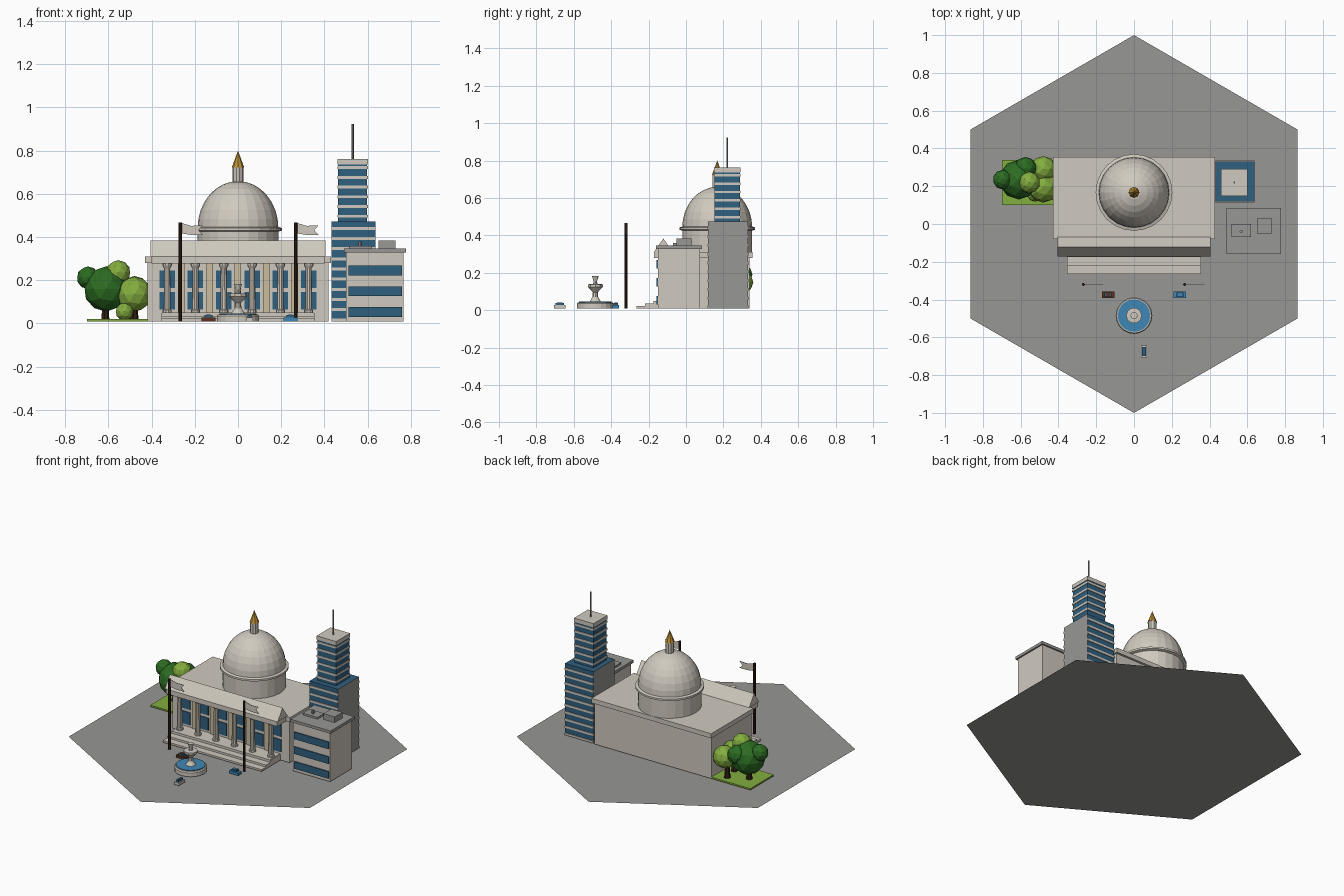
import bpy, bmesh, math
from mathutils import Vector

if "Cube" in bpy.data.objects:
    bpy.data.objects.remove(bpy.data.objects["Cube"])


def material(name, r, g, b):
    m = bpy.data.materials.new(name)
    m.use_nodes = True
    m.diffuse_color = (r, g, b, 1)
    m.node_tree.nodes["Principled BSDF"].inputs["Base Color"].default_value = (r, g, b, 1)
    return m


STONE = material("pale stone", .63, .59, .52)
GREY = material("grey concrete", .31, .31, .30)
GLASS = material("dark blue glass", .03, .115, .21)
WATER = material("bright blue", .05, .24, .46)
LEAF = material("dark green", .025, .15, .016)
LIME = material("light green", .23, .42, .05)
GOLD = material("gold", .50, .28, .035)
WOOD = material("dark brown", .03, .014, .007)
RUST = material("rust red", .11, .03, .015)
SAND = material("sand", .60, .51, .34)


def finish(name, bm, *mats):
    bmesh.ops.recalc_face_normals(bm, faces=bm.faces)
    me = bpy.data.meshes.new(name)
    bm.to_mesh(me)
    bm.free()
    for m in mats:
        me.materials.append(m)
    ob = bpy.data.objects.new(name, me)
    bpy.context.collection.objects.link(ob)
    return ob


def box(name, mat, x, y, z):
    """Box from (low, high) ranges."""
    bm = bmesh.new()
    bmesh.ops.create_cube(bm, size=1)
    for v in bm.verts:
        v.co = [r[0] if c < 0 else r[1] for c, r in zip(v.co, (x, y, z))]
    return finish(name, bm, mat)


def prism(name, mat, points, offset):
    """Extruded polygon; a zero offset leaves a flat sheet."""
    bm = bmesh.new()
    f = bm.faces.new([bm.verts.new(p) for p in points])
    if offset:
        new = bmesh.ops.extrude_face_region(bm, geom=[f])["geom"]
        verts = [g for g in new if isinstance(g, bmesh.types.BMVert)]
        bmesh.ops.translate(bm, vec=offset, verts=verts)
    return finish(name, bm, mat)


def lathe(name, mat, x, y, profile, sides=16):
    """Turned shape from (radius, height) pairs."""
    bm = bmesh.new()
    rings = []
    for r, z in profile:
        angles = [2 * math.pi * i / sides for i in range(sides)]
        rings.append([bm.verts.new((x + r * math.cos(a), y + r * math.sin(a), z)) for a in angles])
    for a, b in zip(rings, rings[1:]):
        for i in range(sides):
            j = (i + 1) % sides
            bm.faces.new((a[i], a[j], b[j], b[i]))
    bm.faces.new(rings[0])
    bm.faces.new(rings[-1])
    bmesh.ops.remove_doubles(bm, verts=bm.verts, dist=1e-5)
    return finish(name, bm, mat)


G = .01  # level the buildings start from

# Hexagonal ground sheet
hexagon = [Vector((math.sin(i * math.pi / 3), math.cos(i * math.pi / 3), 0)) for i in range(6)]
prism("ground", GREY, hexagon[::-1], None)

# Main hall with cornice, portico and gabled roof
box("hall_body", STONE, (-.42, .42), (-.07, .34), (G, .285))
box("hall_cornice", STONE, (-.43, .43), (-.08, .355), (.28, .31))
box("portico_floor", STONE, (-.35, .35), (-.175, -.06), (G, .05))
box("portico_beam", STONE, (-.40, .40), (-.17, -.07), (.278, .31))
prism("portico_gable", STONE, [(-.405, -.172, .31), (-.405, -.07, .31), (-.405, -.121, .383)], (.81, 0, 0))
for i in range(3):
    box("front_step", STONE, (-.355, .355), (-.265 + .045 * i, -.06), (G, .022 + .013 * i))

# Columns with tall windows behind and slim pilasters between
for i in range(6):
    x = -.328 + .131 * i
    lathe("column", STONE, x, -.13, [(.021, .05), (.021, .062), (.016, .065), (.014, .255),
                                     (.022, .268), (.022, .28)], 10)
    for low, high in ((.065, .145), (.165, .245)):
        box("hall_window", GLASS, (x - .036, x + .036), (-.076, -.069), (low, high))
    if i < 5:
        box("pilaster", SAND, (x + .05, x + .081), (-.077, -.069), (.05, .28))

# Dome, lantern and spire
CY = .167
lathe("dome_drum", STONE, 0, CY, [(.187, .30), (.187, .44)], 24)
lathe("dome_ring", STONE, 0, CY, [(.187, .425), (.203, .43), (.203, .442), (.187, .447)], 24)
arc = [i * math.pi / 16 for i in range(9)]
lathe("dome", STONE, 0, CY, [(.187 * math.cos(a), .442 + .217 * math.sin(a)) for a in arc], 24)
lathe("lantern", STONE, 0, CY, [(.026, .64), (.026, .725)], 10)
lathe("spire", GOLD, 0, CY, [(.029, .722), (.0, .80)], 8)

# Tower: glass blocks wrapped in pale floor bands
lower = box("tower_base", GLASS, (.432, .637), (.118, .332), (G, .473))
lower.data.materials.append(GREY)
for f in lower.data.polygons:
    f.material_index = 1 if abs(f.normal.x) > .5 else 0
for i in range(10):
    z = G + .047 * i
    for y in (.118, .332):
        box("base_band", STONE, (.432, .637), (y - .004, y + .004), (z, z + .014))
box("tower_top", GLASS, (.464, .598), (.152, .288), (.473, .74))
for i in range(6):
    z = .49 + .045 * i
    box("top_band", STONE, (.461, .601), (.149, .291), (z, z + .013))
box("tower_cap", STONE, (.461, .601), (.149, .291), (.737, .762))
lathe("antenna", GREY, .531, .22, [(.005, .76), (.005, .923)], 6)

# Office block with ribbon windows and roof plant
box("office_body", STONE, (.50, .767), (-.15, .075), (G, .33))
box("office_roof", GREY, (.49, .777), (-.16, .085), (.328, .346))
for z in (.03, .126, .222):
    box("office_window", GLASS, (.512, .76), (-.157, -.149), (z, z + .046))
box("roof_plate", GREY, (.515, .62), (-.07, .0), (.345, .358))
lathe("roof_vent", GREY, .567, -.04, [(.008, .355), (.008, .38)], 8)
box("roof_unit", GREY, (.65, .73), (-.05, .03), (.345, .383))

# Flagpoles with swallowtail flags
for x in (-.268, .268):
    lathe("flagpole", WOOD, x, -.32, [(.008, G), (.008, .467)], 8)
    outline = [(0, .467), (.05, .452), (.105, .454), (.085, .432), (.105, .41), (.05, .41), (0, .418)]
    prism("flag", STONE, [(x + dx, -.32, z) for dx, z in outline], (0, .003, 0))

# Fountain
FY = -.485
lathe("fountain_basin", STONE, 0, FY, [(.097, G), (.097, .035), (.092, .042), (.084, .042), (.084, .035)], 20)
lathe("fountain_water", WATER, 0, FY, [(.086, .03), (.086, .047)], 20)
lathe("fountain_bowl", STONE, 0, FY, [(.032, .045), (.016, .07), (.014, .095), (.042, .125), (.042, .138),
                                      (.012, .14), (.01, .155), (.019, .183)], 10)


# Cars
def car(mat, x, y, hx, hy):
    box("car_body", mat, (x - hx, x + hx), (y - hy, y + hy), (G, .027))
    box("car_cabin", GLASS, (x - hx * .55, x + hx * .55), (y - hy * .75, y + hy * .75), (.027, .039))
    box("car_roof", mat if mat is not STONE else GLASS, (x - hx * .3, x + hx * .3),
        (y - hy * .5, y + hy * .5), (.038, .041))


car(RUST, -.137, -.375, .033, .017)
car(WATER, .243, -.375, .033, .017)
car(STONE, .053, -.675, .017, .032)

# Garden with faceted trees
box("lawn", LIME, (-.70, -.42), (.10, .34), (G, .02))
for x, y in ((-.615, .23), (-.48, .19), (-.50, .29)):
    lathe("trunk", WOOD, x, y, [(.02, G), (.014, .1)], 7)
for mat, x, y, z, r in ((LEAF, -.61, .235, .16, .105), (LEAF, -.695, .235, .212, .052),
                        (LEAF, -.575, .295, .19, .06), (LIME, -.555, .22, .235, .058),
                        (LIME, -.48, .195, .135, .082), (LIME, -.48, .29, .15, .07),
                        (LIME, -.525, .16, .055, .042)):
    bm = bmesh.new()
    bmesh.ops.create_icosphere(bm, subdivisions=2, radius=r)
    bmesh.ops.translate(bm, vec=(x, y, z), verts=bm.verts)
    finish("foliage", bm, mat)
